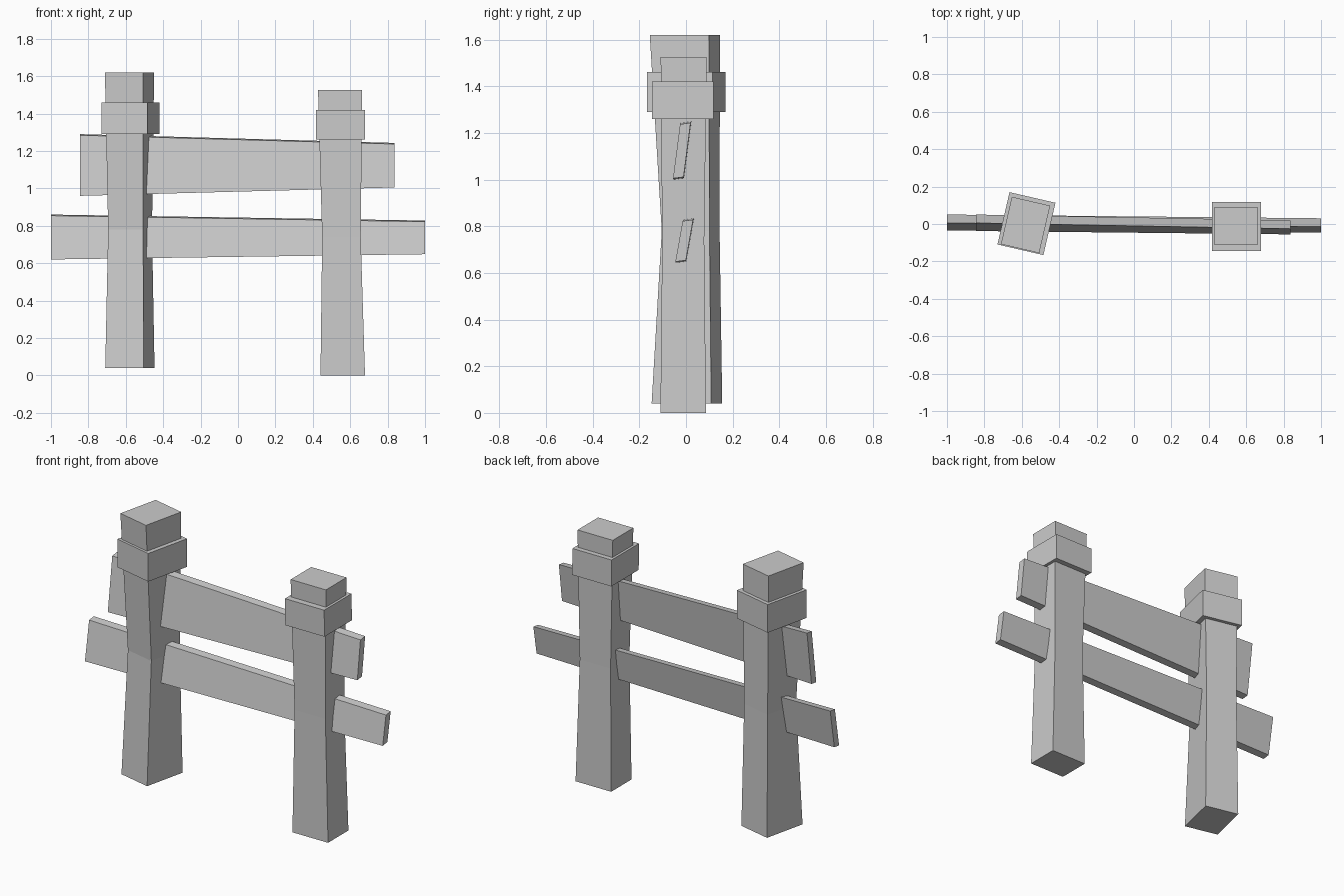
import bpy, bmesh
from math import radians
from mathutils import Vector, Matrix

if "Cube" in bpy.data.objects:
    bpy.data.objects.remove(bpy.data.objects["Cube"])


def loft(name, rings):
    """Closed flat-faced solid through a series of four-cornered rings."""
    bm = bmesh.new()
    loops = [[bm.verts.new(p) for p in ring] for ring in rings]
    for a, b in zip(loops, loops[1:]):
        for i in range(4):
            j = (i + 1) % 4
            bm.faces.new((a[i], a[j], b[j], b[i]))
    bm.faces.new(loops[0][::-1])
    bm.faces.new(loops[-1])
    bmesh.ops.recalc_face_normals(bm, faces=bm.faces[:])
    mesh = bpy.data.meshes.new(name)
    bm.to_mesh(mesh)
    bm.free()
    obj = bpy.data.objects.new(name, mesh)
    bpy.context.collection.objects.link(obj)
    return obj


def column(name, sections, angle=0):
    """Sections are (centre x, centre y, z, width, depth), each turned by angle."""
    turn = Matrix.Rotation(radians(angle), 3, 'Z')
    rings = []
    for cx, cy, z, w, d in sections:
        rings.append([Vector((cx, cy, z)) + turn @ Vector((sx * w / 2, sy * d / 2, 0))
                      for sx, sy in ((-1, -1), (1, -1), (1, 1), (-1, 1))])
    return loft(name, rings)


def rail(name, ends, t=0.045):
    """Ends are (x, bottom y, bottom z, top y, top z) of the leaning plank."""
    h = t / 2
    return loft(name, [[(x, yb - h, zb), (x, yb + h, zb + 0.006),
                        (x, yt + h, zt), (x, yt - h, zt - 0.006)]
                       for x, yb, zb, yt, zt in ends])


# Posts with pinched waists
column("left_post", [(-0.578, 0.004, 0.04, 0.21, 0.262),
                     (-0.577, 0.020, 0.78, 0.192, 0.21),
                     (-0.58, -0.005, 1.62, 0.21, 0.26)], -13)
column("right_post", [(0.56, -0.012, 0.0, 0.238, 0.195),
                      (0.553, -0.012, 0.74, 0.206, 0.18),
                      (0.546, -0.010, 1.525, 0.236, 0.197)])

# Collars around the post tops
column("left_collar", [(-0.575, 0.002, 1.29, 0.252, 0.287),
                       (-0.575, 0.002, 1.46, 0.252, 0.287)], -13)
column("right_collar", [(0.549, -0.014, 1.26, 0.262, 0.262),
                        (0.547, -0.014, 1.42, 0.262, 0.262)])

# Tapered planks running through both posts
rail("upper_rail", [(-0.845, -0.015, 0.96, 0.028, 1.29),
                    (0.837, -0.033, 1.005, -0.003, 1.243)])
rail("lower_rail", [(-1.0, -0.012, 0.62, 0.028, 0.86),
                    (1.0, -0.023, 0.648, 0.008, 0.828)])
